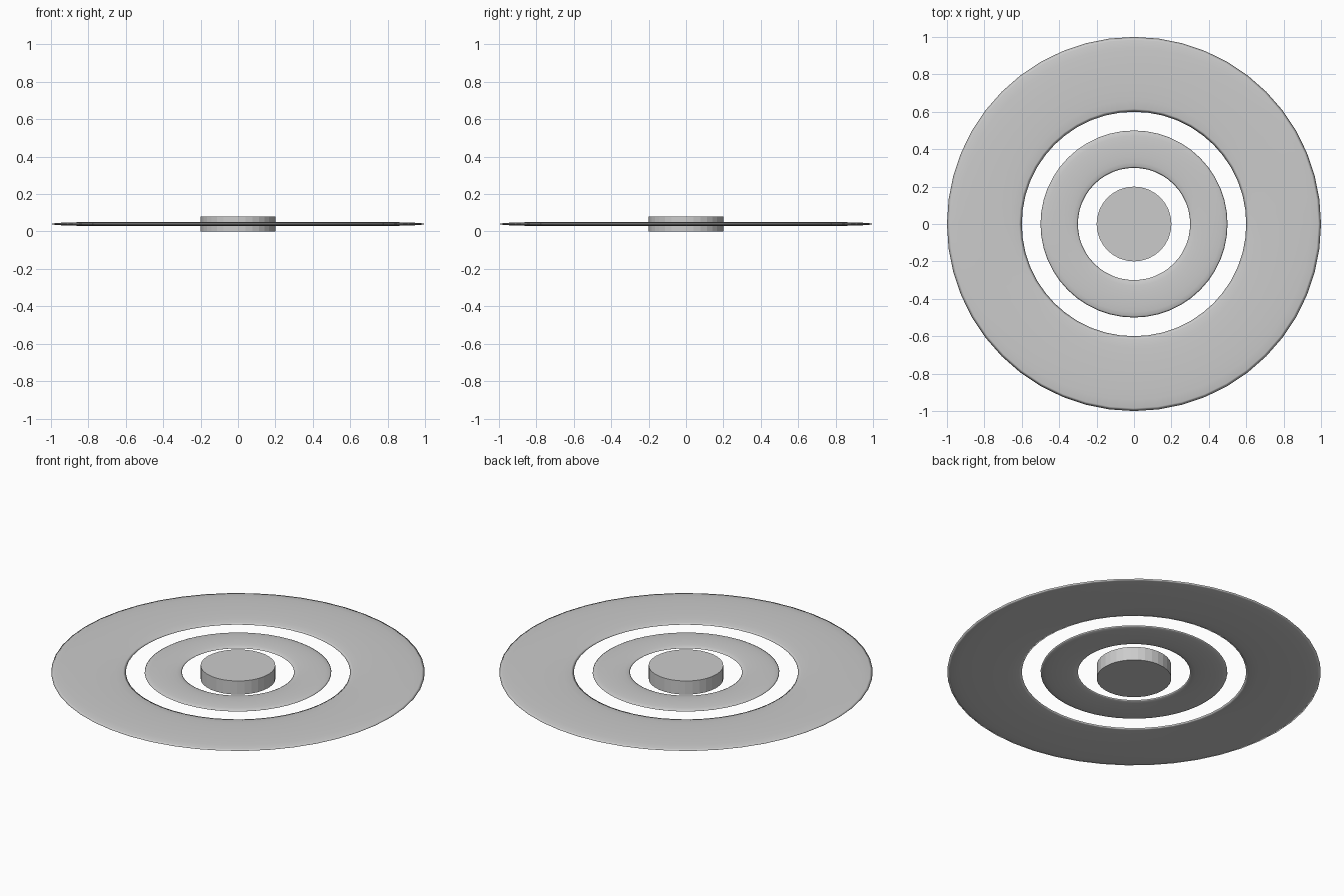
import bpy

if "Cube" in bpy.data.objects:
    bpy.data.objects.remove(bpy.data.objects["Cube"])

MID_Z = 0.04


def flat_ring(name, inner, outer, half_height):
    """Thin smooth ring with an elliptical cross-section."""
    minor = (outer - inner) / 2
    bpy.ops.mesh.primitive_torus_add(
        major_segments=48, minor_segments=16,
        major_radius=(inner + outer) / 2, minor_radius=minor,
        location=(0, 0, MID_Z))
    ring = bpy.context.object
    ring.name = name
    ring.scale.z = half_height / minor
    bpy.ops.object.transform_apply(location=False, rotation=False, scale=True)
    bpy.ops.object.shade_smooth()
    return ring


# Central hub disc, flat sided
bpy.ops.mesh.primitive_cylinder_add(
    vertices=32, radius=0.2, depth=0.08, location=(0, 0, MID_Z))
bpy.context.object.name = "hub_disc"

# Two concentric floating rings
flat_ring("inner_ring", 0.3, 0.5, 0.01)
flat_ring("outer_ring", 0.6, 1.0, 0.01)
